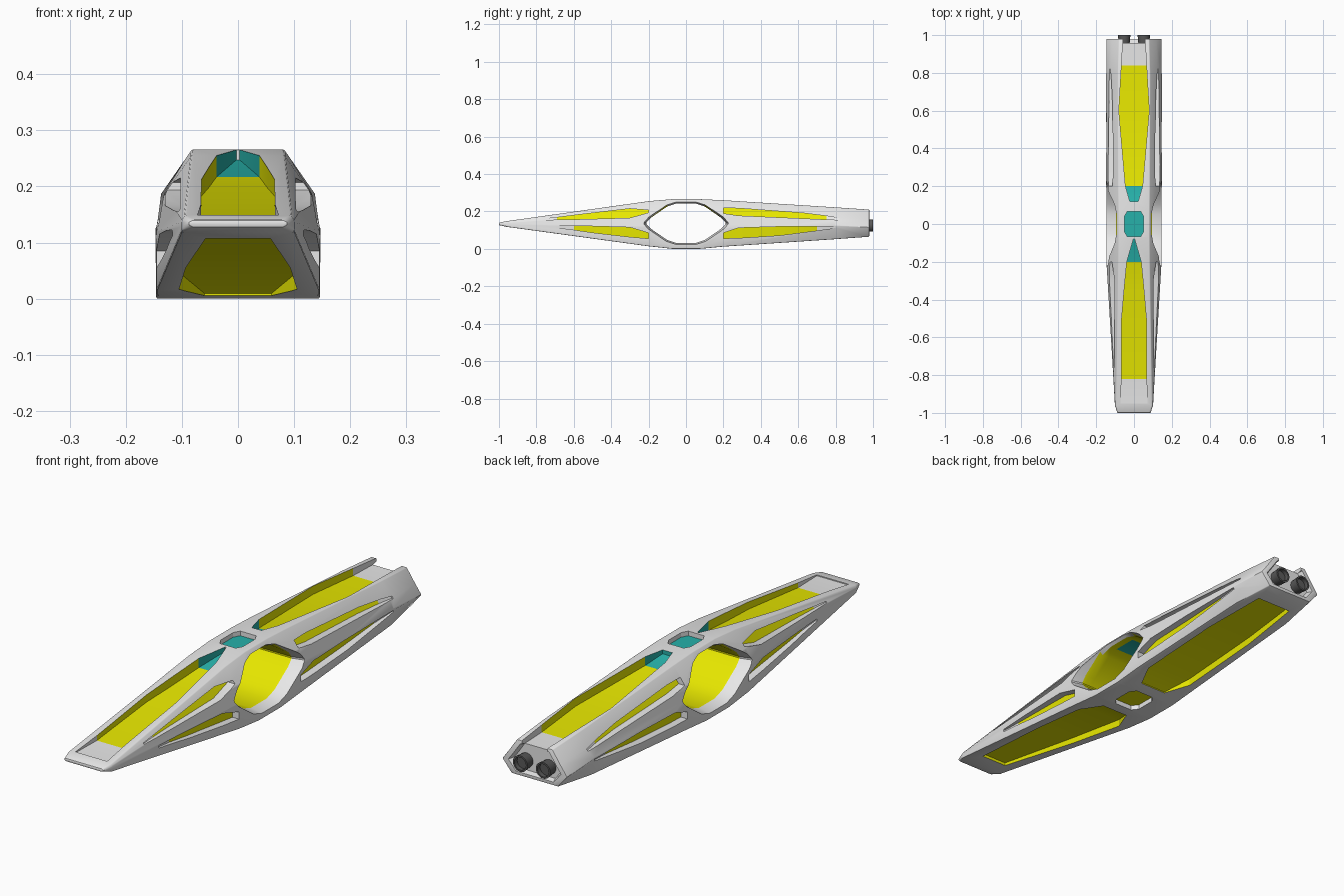
import bpy, bmesh, math
from mathutils import Matrix

if "Cube" in bpy.data.objects:
    bpy.data.objects.remove(bpy.data.objects["Cube"])


def material(name, rgb):
    m = bpy.data.materials.new(name)
    m.diffuse_color = (*rgb, 1)
    m.use_nodes = True
    m.node_tree.nodes["Principled BSDF"].inputs["Base Color"].default_value = m.diffuse_color
    return m


GREY, YELLOW, TEAL = 0, 1, 2
MATS = [material("hull grey", (0.80, 0.80, 0.80)),
        material("panel yellow", (0.80, 0.80, 0.0)),
        material("glass teal", (0.02, 0.44, 0.40))]
DARK = material("engine dark grey", (0.10, 0.10, 0.10))

# Hull stations: y, then (half width, z) of top edge, shoulder, waist, bottom edge
STATIONS = [
    (-1.00, (.080, .140), (.088, .137), (.088, .131), (.080, .127)),
    (-0.96, (.095, .148), (.100, .140), (.101, .126), (.101, .118)),
    (-0.20, (.083, .255), (.131, .187), (.146, .120), (.145, .014)),
    (-0.07, (.082, .266), (.137, .187), (.147, .100), (.146, .000)),
    (0.07, (.082, .266), (.137, .187), (.147, .100), (.146, .000)),
    (0.20, (.083, .260), (.137, .187), (.147, .110), (.146, .012)),
    (0.80, (.085, .222), (.125, .165), (.147, .125), (.132, .052)),
    (0.98, (.080, .210), (.118, .155), (.147, .115), (.105, .065)),
]


def section(y):
    """Right half of the hull cross-section at y, top to bottom."""
    y = max(-1, min(.98, y))
    for a, b in zip(STATIONS, STATIONS[1:]):
        if y <= b[0]:
            t = (y - a[0]) / (b[0] - a[0])
            return [(p[0] + (q[0] - p[0]) * t, p[1] + (q[1] - p[1]) * t)
                    for p, q in zip(a[1:], b[1:])]


def side_x(y, z):
    """Half width of the hull at y, z."""
    pts = section(y)
    for p, q in zip(pts, pts[1:]):
        if z >= q[1]:
            return p[0] + (q[0] - p[0]) * (p[1] - z) / (p[1] - q[1])
    return pts[-1][0]


def loft(name, rings, rule=None, caps=GREY):
    """Closed loft through rings; rule(ring index, side index, centre) picks the colour."""
    bm = bmesh.new()
    vs = [[bm.verts.new(p) for p in r] for r in rings]
    n = len(rings[0])
    for i in range(len(rings) - 1):
        for j in range(n):
            k = (j + 1) % n
            f = bm.faces.new((vs[i][j], vs[i][k], vs[i + 1][k], vs[i + 1][j]))
            if rule:
                f.material_index = rule(i, j, f.calc_center_median())
    for r in (vs[0], vs[-1]):
        bm.faces.new(r).material_index = caps
    bmesh.ops.recalc_face_normals(bm, faces=bm.faces)
    me = bpy.data.meshes.new(name)
    bm.to_mesh(me)
    bm.free()
    for m in MATS:
        me.materials.append(m)
    ob = bpy.data.objects.new(name, me)
    bpy.context.collection.objects.link(ob)
    return ob


def full_ring(y, pts, k=1):
    """Mirror a half section into a ring, scaled by k about its middle height."""
    zc = (pts[0][1] + pts[-1][1]) / 2
    right = [(x * k, y, zc + (z - zc) * k) for x, z in pts]
    return right + [(-x, y, z) for x, y, z in reversed(right)]


# Hull body with softened edges
hull = loft("hull", [full_ring(s[0], s[1:]) for s in STATIONS])
bev = hull.modifiers.new("soft edges", 'BEVEL')
bev.width, bev.segments = .006, 2
bev.limit_method, bev.angle_limit = 'ANGLE', math.radians(25)

cutters = []


def deck_pocket(name, stations, up, yellow, teal=(9, 9), caps=GREY, walls=True):
    """Recess in the top (up=1) or bottom (up=-1); stations are (y, half width, depth)."""
    def rule(i, j, c):
        if j and not walls:
            return GREY
        if teal[0] < c.y < teal[1]:
            return TEAL
        return YELLOW if yellow[0] < c.y < yellow[1] else GREY
    rs = []
    for y, w, d in stations:
        z = section(y)[0 if up > 0 else -1][1] - up * d
        out = .4 if up > 0 else -.2
        rs.append([(-w, y, z), (w, y, z), (w, y, out), (-w, y, out)])
    cutters.append(loft(name, rs, rule, caps))


def side_pocket(name, stations, yellow):
    """Recess in both flanks; stations are (y, low z, high z, depth)."""
    for s in (-1, 1):
        rs = [[(s * (side_x(y, a) - d), y, a), (s * (side_x(y, b) - d), y, b),
               (s * .2, y, b), (s * .2, y, a)] for y, a, b, d in stations]
        cutters.append(loft(name, rs, lambda i, j, c: YELLOW if j == 0 and
                            yellow[0] < c.y < yellow[1] else GREY))


# Cross tunnel through the middle: grey flared rims, yellow lining, teal ceiling;
# each slice is (x, lower scale, upper scale)
quarter = [(.05, .106), (.10, .090), (.19, .028), (.212, .003)]
outline = quarter + [(y, -z) for y, z in reversed(quarter)]
outline += [(-y, z) for y, z in reversed(outline)]
half = [(.2, 1.15, 1.17), (.14, 1.06, 1.13), (.095, 1, 1.09), (.08, 1, 1), (.05, 1, 1)]
slices = [(-x, a, b) for x, a, b in half] + half[::-1]


def lining(i, j, c):
    if abs(c.x) > .1 or (abs(c.x) > .08 and c.z > .235):
        return GREY
    return TEAL if c.z > .238 and abs(c.x) < .06 else YELLOW


cutters.append(loft("tunnel_cutter", [[(x, y * a, .137 + z * (b if z > 0 else a)) for y, z in outline]
                                      for x, a, b in slices], lining))

# Top recesses and centre skylight
deck_pocket("top_front_cutter", [(-.95, .072, .004), (-.82, .066, .02), (-.5, .065, .03),
            (-.35, .052, .036), (-.2, .038, .038), (-.08, .003, .018)], 1, (-.82, -.2), (-.2, 0))
deck_pocket("top_rear_cutter", [(.12, .022, .016), (.2, .045, .036), (.6, .080, .034),
            (.84, .066, .03), (1.02, .056, .018)], 1, (.2, .84), (.1, .2), TEAL)
deck_pocket("skylight_cutter", [(-.066, .036, .019), (-.04, .05, .019), (.04, .05, .019),
            (.066, .036, .019)], 1, (9, 9), (-1, 1), walls=False)

# Belly recesses and centre hatch
deck_pocket("belly_front_cutter", [(-.88, .058, .012), (-.5, .093, .025), (-.22, .105, .03),
            (-.12, .06, .004)], -1, (-1, 0), caps=YELLOW)
deck_pocket("belly_rear_cutter", [(.12, .06, .004), (.22, .108, .03), (.6, .105, .03),
            (.88, .08, .02)], -1, (0, 1), caps=YELLOW)
deck_pocket("hatch_cutter", [(-.066, .04, .02), (-.04, .06, .02), (.04, .06, .02),
            (.066, .04, .02)], -1, (-1, 1), walls=False)

# Flank recesses
side_pocket("side_front_upper_cutter", [(-.76, .155, .160, .006), (-.69, .156, .168, .014),
            (-.58, .158, .182, .022), (-.3, .166, .215, .032), (-.2, .194, .207, .032)], (-.69, 0))
side_pocket("side_front_lower_cutter", [(-.68, .112, .122, .008), (-.6, .102, .122, .016),
            (-.5, .087, .121, .022), (-.3, .064, .115, .03), (-.2, .055, .085, .03)], (-.6, 0))
side_pocket("side_rear_upper_cutter", [(.2, .190, .218, .028), (.28, .178, .217, .03),
            (.62, .163, .192, .026), (.75, .157, .176, .018), (.82, .155, .164, .006)], (0, .75))
side_pocket("side_rear_lower_cutter", [(.2, .056, .085, .03), (.28, .058, .112, .03),
            (.5, .072, .119, .028), (.7, .098, .120, .018), (.8, .112, .120, .006)], (0, .7))

# Recessed stern plate around the engines
end = section(.98)
cutters.append(loft("stern_cutter", [full_ring(.958, end, .74), full_ring(1.02, end, .94)]))

# Cut all the recesses and bake the result
for c in cutters:
    m = hull.modifiers.new(c.name, 'BOOLEAN')
    m.operation, m.solver, m.object = 'DIFFERENCE', 'EXACT', c
baked = bpy.data.meshes.new_from_object(hull.evaluated_get(bpy.context.evaluated_depsgraph_get()))
hull.modifiers.clear()
hull.data = baked
for c in cutters:
    bpy.data.objects.remove(c)


def smooth(ob, deg):
    bpy.ops.object.select_all(action='DESELECT')
    ob.select_set(True)
    bpy.context.view_layer.objects.active = ob
    bpy.ops.object.shade_smooth_by_angle(angle=math.radians(deg))


smooth(hull, 25)

# Twin engine nozzles
for name, x in (("left_engine", -.052), ("right_engine", .052)):
    bm = bmesh.new()
    bmesh.ops.create_cone(bm, cap_ends=True, segments=24, radius1=.028, radius2=.033, depth=.056,
                          matrix=Matrix.Translation((x, .972, .125)) @ Matrix.Rotation(-math.pi / 2, 4, 'X'))
    cap = max(bm.faces, key=lambda f: f.calc_center_median().y)
    bmesh.ops.inset_region(bm, faces=[cap], thickness=.007)
    ext = bmesh.ops.extrude_discrete_faces(bm, faces=[cap])["faces"]
    bmesh.ops.translate(bm, verts=ext[0].verts, vec=(0, -.018, 0))
    me = bpy.data.meshes.new(name)
    bm.to_mesh(me)
    bm.free()
    me.materials.append(DARK)
    ob = bpy.data.objects.new(name, me)
    bpy.context.collection.objects.link(ob)
    smooth(ob, 30)
